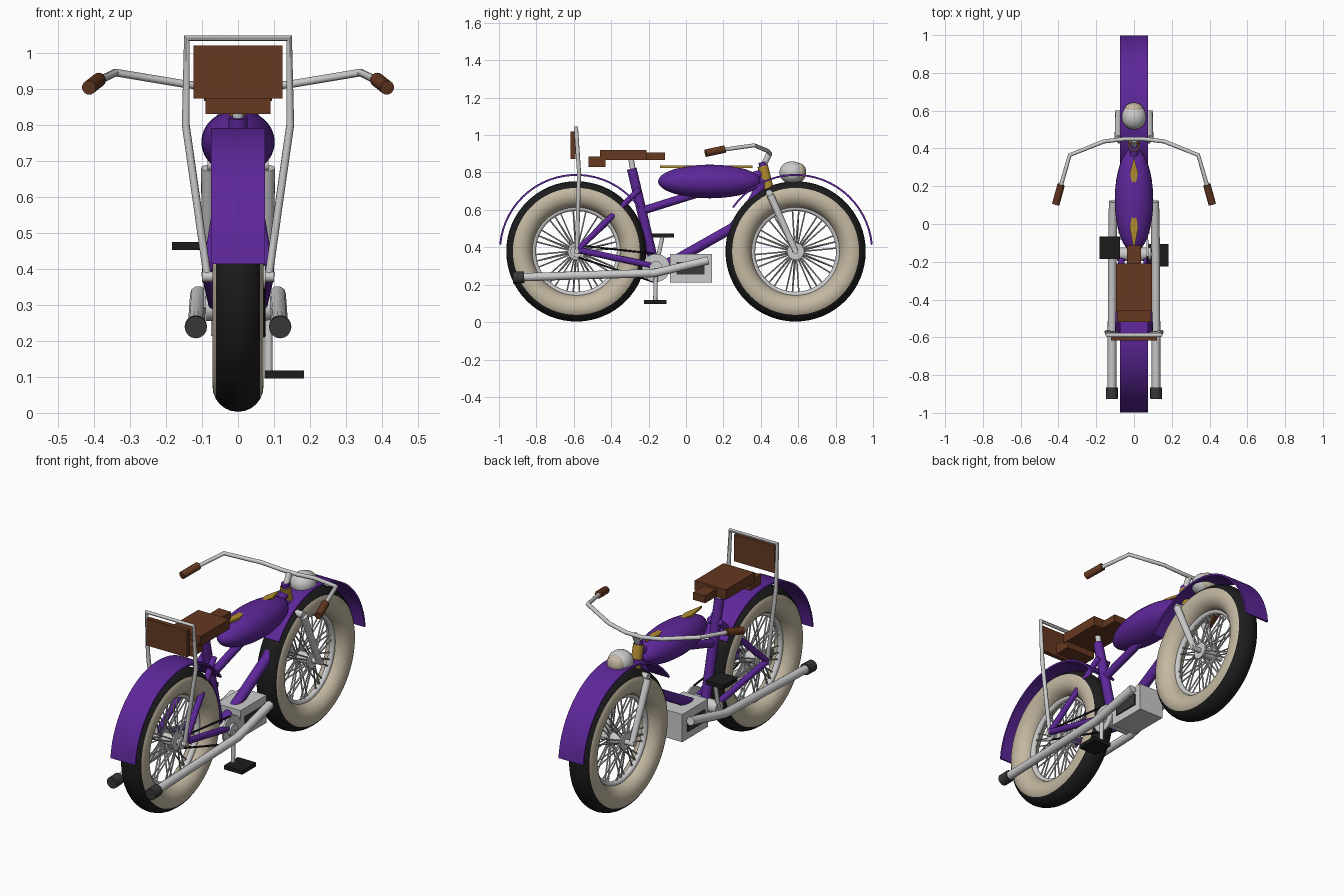
import bpy, bmesh, math
from mathutils import Vector

if "Cube" in bpy.data.objects:
    bpy.data.objects.remove(bpy.data.objects["Cube"])

def mat(name, rgb):
    m = bpy.data.materials.new(name)
    m.diffuse_color = (*rgb, 1)
    m.use_nodes = True
    m.node_tree.nodes["Principled BSDF"].inputs["Base Color"].default_value = m.diffuse_color
    return m

PURPLE = mat("purple_paint", (0.11, 0.02, 0.32))
BROWN = mat("brown_leather", (0.13, 0.04, 0.015))
BLACK = mat("black_rubber", (0.012, 0.012, 0.012))
CREAM = mat("cream_wall", (0.55, 0.48, 0.36))
GOLD = mat("gold_trim", (0.45, 0.27, 0.03))
DARK = mat("dark_tip", (0.04, 0.04, 0.04))

def finish(o, name, m=None, smooth=True):
    o.name = name
    if m:
        o.data.materials.clear()
        o.data.materials.append(m)
    if smooth:
        bpy.ops.object.select_all(action='DESELECT')
        o.select_set(True)
        bpy.context.view_layer.objects.active = o
        bpy.ops.object.shade_smooth_by_angle(angle=math.radians(40))
    return o

def mesh_obj(name, bm, m=None, smooth=True):
    me = bpy.data.meshes.new(name)
    bm.to_mesh(me)
    bm.free()
    o = bpy.data.objects.new(name, me)
    bpy.context.collection.objects.link(o)
    return finish(o, name, m, smooth)

def box(name, x, y, z, m=None):
    bpy.ops.mesh.primitive_cube_add(size=1, location=[(a + b) / 2 for a, b in (x, y, z)])
    o = bpy.context.object
    o.scale = [b - a for a, b in (x, y, z)]
    return finish(o, name, m, False)

def rod(name, a, b, r, m=None, r2=None, n=16):
    a, b = Vector(a), Vector(b)
    bpy.ops.mesh.primitive_cone_add(vertices=n, radius1=r, radius2=r if r2 is None else r2,
                                    depth=(b - a).length, location=(a + b) / 2)
    o = bpy.context.object
    o.rotation_euler = (b - a).to_track_quat('Z', 'Y').to_euler()
    return finish(o, name, m)

def tube(name, pts, r, m=None, cyclic=False):
    c = bpy.data.curves.new(name, 'CURVE')
    c.dimensions = '3D'
    c.bevel_depth, c.bevel_resolution, c.use_fill_caps = r, 3, True
    s = c.splines.new('POLY')
    s.points.add(len(pts) - 1)
    for p, q in zip(s.points, pts):
        p.co = (*q, 1)
    s.use_cyclic_u = cyclic
    o = bpy.data.objects.new(name, c)
    bpy.context.collection.objects.link(o)
    bpy.ops.object.select_all(action='DESELECT')
    o.select_set(True)
    bpy.context.view_layer.objects.active = o
    bpy.ops.object.convert(target='MESH')
    return finish(bpy.context.object, name, m)

def ball(name, loc, scale, m=None):
    bpy.ops.mesh.primitive_uv_sphere_add(segments=32, ring_count=16, radius=1, location=loc)
    bpy.context.object.scale = scale
    return finish(bpy.context.object, name, m)

def ring(name, y, z, R, r, m=None, x=0, n=64):
    bpy.ops.mesh.primitive_torus_add(location=(x, y, z), rotation=(0, math.pi / 2, 0), major_radius=R,
                                     minor_radius=r, major_segments=n, minor_segments=24)
    return finish(bpy.context.object, name, m)

AX, AZ = 0.586, 0.378

# wheels: tyre with cream walls, rim, spokes, hub
for side, y in (("rear", -AX), ("front", AX)):
    t = ring(side + "_tyre", y, AZ, 0.304, 0.071, BLACK)
    t.data.materials.append(CREAM)
    for p in t.data.polygons:
        if math.hypot(p.center.x, p.center.y) < 0.304 + 0.032:
            p.material_index = 1
    ring(side + "_rim", y, AZ, 0.232, 0.016)
    rod(side + "_hub", (-0.045, y, AZ), (0.045, y, AZ), 0.03)
    rod(side + "_axle", (-0.1, y, AZ), (0.1, y, AZ), 0.014)
    for s in (-1, 1):
        rod(side + "_hub_flange", (s * 0.035, y, AZ), (s * 0.045, y, AZ), 0.045)
    for i in range(40):
        a = math.tau * i / 40
        b = a + (0.08 if i % 4 < 2 else -0.08)
        rod(side + "_spoke", ((-1) ** i * 0.038, y + 0.035 * math.cos(a), AZ + 0.035 * math.sin(a)),
            (0, y + 0.23 * math.cos(b), AZ + 0.23 * math.sin(b)), 0.004, n=6)

# flat band fenders
for side, y, a0 in (("rear", -AX, 35), ("front", AX, 5)):
    bm = bmesh.new()
    prev = first = None
    for i in range(25):
        a = math.radians(a0 + 140 * i / 24)
        cur = [bm.verts.new((x, y + r * math.cos(a), AZ + r * math.sin(a)))
               for x, r in ((-0.075, 0.414), (0.075, 0.414), (0.075, 0.404), (-0.075, 0.404))]
        if prev:
            for k in range(4):
                bm.faces.new((prev[k], prev[(k + 1) % 4], cur[(k + 1) % 4], cur[k]))
        first, prev = first or cur, cur
    bm.faces.new(first)
    bm.faces.new(prev)
    bmesh.ops.recalc_face_normals(bm, faces=bm.faces)
    mesh_obj(side + "_fender", bm, PURPLE)

# frame tubes
rod("seat_tube", (0, -0.165, 0.29), (0, -0.29, 0.82), 0.026, PURPLE)
rod("seat_post", (0, -0.28, 0.79), (0, -0.295, 0.88), 0.015)
rod("top_tube", (0, -0.235, 0.595), (0, 0.42, 0.80), 0.022, PURPLE)
tube("down_tube", [(0, -0.16, 0.29), (0, -0.05, 0.335), (0, 0.25, 0.505), (0, 0.33, 0.6), (0, 0.42, 0.76)],
     0.028, PURPLE)
for s in (-1, 1):
    rod("seat_stay", (s * 0.085, -0.575, 0.39), (s * 0.03, -0.25, 0.71), 0.016, PURPLE)
    rod("chain_stay", (s * 0.085, -0.575, 0.385), (s * 0.065, -0.17, 0.3), 0.017, PURPLE)

# head tube, fork and headlight
rod("head_tube", (0, 0.44, 0.715), (0, 0.41, 0.835), 0.028, GOLD)
rod("head_cap", (0, 0.415, 0.825), (0, 0.409, 0.855), 0.022, PURPLE)
rod("stem", (0, 0.41, 0.83), (0, 0.445, 0.90), 0.016)
rod("fork_crown", (-0.085, 0.445, 0.69), (0.085, 0.445, 0.69), 0.018)
for s in (-1, 1):
    rod("fork_leg", (s * 0.083, AX, AZ), (s * 0.083, 0.45, 0.68), 0.016, r2=0.02)
ball("headlight", (0, 0.567, 0.80), (0.065, 0.068, 0.06))
ball("headlight_lens", (0, 0.605, 0.80), (0.05, 0.038, 0.05), CREAM)

# handlebar and grips
half = [(0.16, 0.437, 0.915), (0.34, 0.365, 0.945), (0.388, 0.2, 0.922)]
tube("handlebar", [(-x, y, z) for x, y, z in half[::-1]] + [(-0.05, 0.45, 0.9), (0.05, 0.45, 0.9)] + half, 0.011)
for s in (-1, 1):
    rod("grip", (s * 0.386, 0.207, 0.925), (s * 0.414, 0.105, 0.903), 0.02, BROWN)

# tank and its diamond trims
ball("tank", (0, 0.127, 0.752), (0.102, 0.277, 0.09), PURPLE)
for y0, y1 in ((-0.14, 0.1), (0.18, 0.355)):
    c, h = (y0 + y1) / 2, (y1 - y0) / 2
    bpy.ops.mesh.primitive_cylinder_add(vertices=4, radius=1, depth=1, location=(0, c, 0.83))
    bpy.context.object.scale = (0.022, h, 0.012)
    finish(bpy.context.object, "tank_trim", GOLD, False)

# seat
box("seat", (-0.095, 0.095), (-0.46, -0.21), (0.866, 0.92), BROWN)
box("seat_nose", (-0.037, 0.037), (-0.3, -0.113), (0.868, 0.908), BROWN)
box("seat_rear", (-0.09, 0.09), (-0.52, -0.43), (0.83, 0.885), BROWN)

# backrest bar and pad
side_pts = [(0.085, -0.583, AZ), (0.145, -0.572, 0.80), (0.142, -0.588, 1.04)]
tube("backrest_bar", side_pts + [(-x, y, z) for x, y, z in side_pts[::-1]], 0.011)
box("backrest_pad", (-0.123, 0.123), (-0.617, -0.592), (0.873, 1.02), BROWN)

# engine box and side panels, exhausts
box("engine", (-0.075, 0.075), (-0.085, 0.14), (0.213, 0.365))
for s in (-1, 1):
    box("engine_panel", sorted((s * 0.074, s * 0.082)), (-0.05, 0.1), (0.255, 0.32), DARK)
    tube("exhaust", [(s * 0.11, 0.12, 0.33), (s * 0.115, -0.17, 0.262), (s * 0.117, -0.88, 0.24)], 0.023)
    rod("exhaust_tip", (s * 0.117, -0.865, 0.24), (s * 0.117, -0.925, 0.238), 0.031, DARK)

# crankset, pedals and chain
BY, BZ = -0.16, 0.29
rod("bottom_bracket", (-0.09, BY, BZ), (0.09, BY, BZ), 0.035)
rod("chainring", (0.066, BY, BZ), (0.076, BY, BZ), 0.075, n=32)
rod("rear_sprocket", (0.066, -AX, AZ), (0.076, -AX, AZ), 0.032, n=24)
for s, y, z in ((-1, -0.125, 0.463), (1, -0.165, 0.107)):
    rod("crank", (s * 0.085, BY, BZ), (s * 0.085, y, z), 0.011)
    box("pedal", sorted((s * 0.073, s * 0.183)), (y - 0.06, y + 0.06), (z - 0.011, z + 0.011), BLACK)
for e in (-1, 1):
    rod("chain_run", (0.071, -AX + 0.01, AZ + e * 0.032), (0.071, BY - 0.01, BZ + e * 0.076), 0.005, BLACK, n=8)
